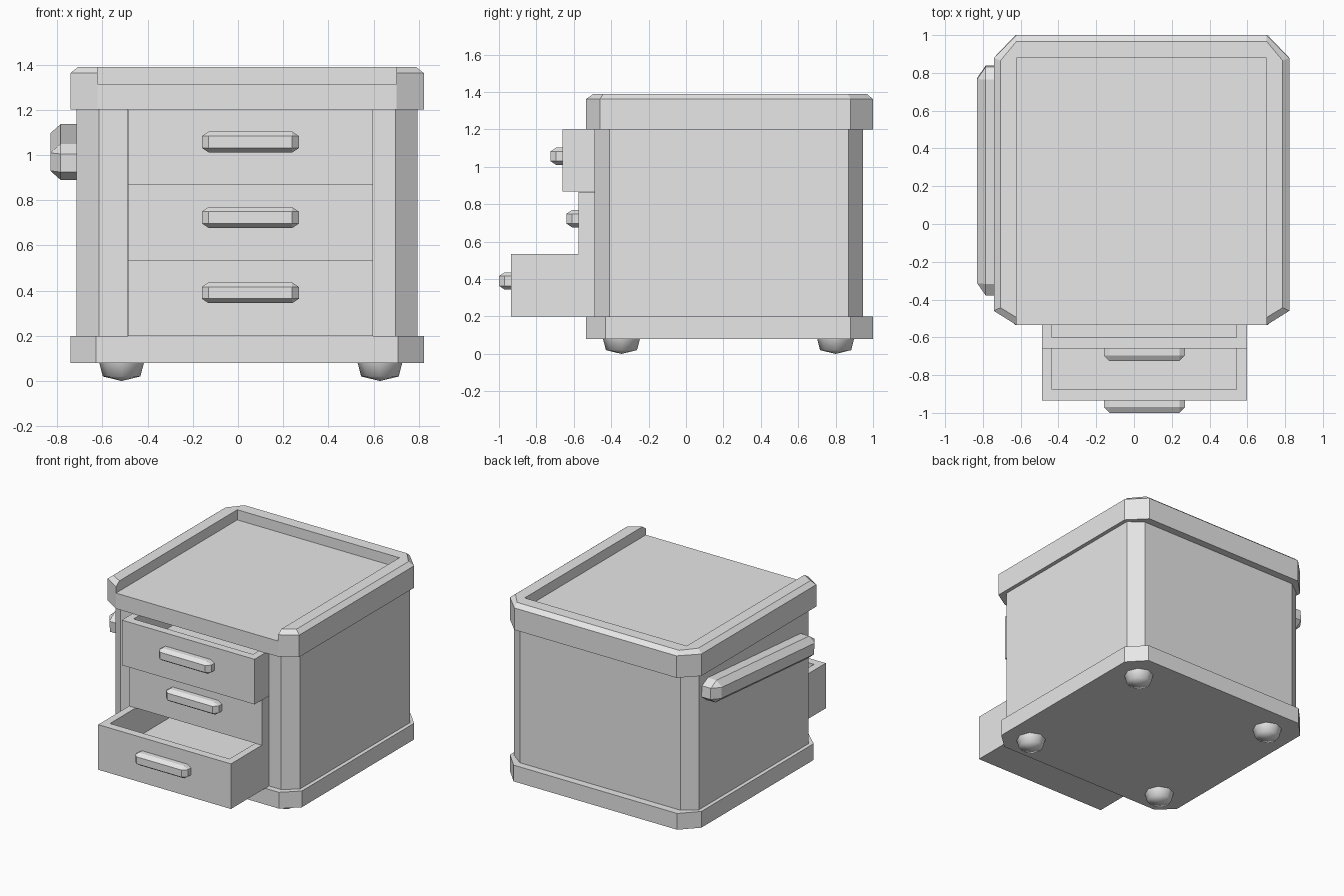
import bpy, bmesh, math
from mathutils import Matrix, Vector

cube = bpy.data.objects.get("Cube")
if cube:
    bpy.data.objects.remove(cube, do_unlink=True)

grey = bpy.data.materials.new("light_grey")
grey.use_nodes = True
grey.diffuse_color = (0.8, 0.8, 0.8, 1)
grey.node_tree.nodes["Principled BSDF"].inputs["Base Color"].default_value = (0.8, 0.8, 0.8, 1)

XC = 0.04         # cabinet centre line
DX = 0.055        # drawer centre line
DRAWER_HALF = 0.542


def finish(name, bm):
    bmesh.ops.recalc_face_normals(bm, faces=bm.faces)
    mesh = bpy.data.meshes.new(name)
    bm.to_mesh(mesh)
    bm.free()
    mesh.materials.append(grey)
    obj = bpy.data.objects.new(name, mesh)
    bpy.context.collection.objects.link(obj)
    return obj


def loft(name, rings):
    """Join plan outlines, given as (points, height), into a closed solid."""
    bm = bmesh.new()
    loops = [[bm.verts.new((x, y, z)) for x, y in pts] for pts, z in rings]
    for a, b in zip(loops, loops[1:]):
        for i in range(len(a)):
            j = (i + 1) % len(a)
            bm.faces.new((a[i], a[j], b[j], b[i]))
    bm.faces.new(loops[0])
    bm.faces.new(loops[-1])
    bmesh.ops.remove_doubles(bm, verts=bm.verts, dist=0.0001)
    return finish(name, bm)


def octagon(half, y0, y1, cx, front, back):
    """Chamfered plan outline, from the front left corner round the back."""
    side = [(half - cx, y0), (half, y0 + front), (half, y1 - back), (half - cx, y1)]
    return [(XC - x, y) for x, y in side] + [(XC + x, y) for x, y in reversed(side)]


def rect(half, y0, y1):
    return [(DX - half, y0), (DX + half, y0), (DX + half, y1), (DX - half, y1)]


def chamfered_bar(name, centre, size, chamfer, flat_axis, flat_sign, tilt=0):
    """Box chamfered everywhere except round the face that touches the cabinet."""
    bm = bmesh.new()
    bmesh.ops.create_cube(bm, size=1)
    cut = [e for e in bm.edges if not all(v.co[flat_axis] * flat_sign > 0 for v in e.verts)]
    ratio = Vector([s / c for s, c in zip(size, chamfer)])
    bmesh.ops.scale(bm, vec=ratio, verts=bm.verts)
    bmesh.ops.bevel(bm, geom=cut, offset=1, segments=1, affect='EDGES')
    bmesh.ops.scale(bm, vec=chamfer, verts=bm.verts)
    bmesh.ops.transform(bm, verts=bm.verts,
                        matrix=Matrix.Translation(centre) @ Matrix.Rotation(tilt, 4, 'X'))
    return finish(name, bm)


# Base plinth
base = octagon(0.782, -0.535, 1.0, 0.114, 0.105, 0.12)
loft("base", [(base, 0.08), (base, 0.20)])

# Cabinet body, with the drawer opening cut through its front
body = octagon(0.754, -0.49, 0.945, 0.098, 0.08, 0.075)
w = DRAWER_HALF + 0.001
body += [(DX + w, -0.49), (DX + w, 0.8), (DX - w, 0.8), (DX - w, -0.49)]
loft("cabinet_body", [(body, 0.20), (body, 1.20)])

# Top slab and the chamfered rim round three of its sides
top = octagon(0.782, -0.535, 1.0, 0.12, 0.075, 0.12)
loft("top_slab", [(top, 1.20), (top, 1.315)])
inner = [(XC + 0.662, 0.88), (XC - 0.662, 0.88)]
rim_top = octagon(0.747, -0.495, 0.967, 0.085, 0.052, 0.102)
loft("top_rim", [(top + inner, 1.315), (top + inner, 1.362), (rim_top + inner, 1.39)])

# Open drawers with pull handles, pulled out by different amounts
for name, y, z in (("bottom", -0.935, 0.20), ("middle", -0.575, 0.533), ("top", -0.66, 0.867)):
    outer = rect(DRAWER_HALF, y, y + 1.24)
    inside = rect(DRAWER_HALF - 0.054, y + 0.06, y + 1.18)
    loft(name + "_drawer", [(outer, z), (outer, z + 0.333),
                            (inside, z + 0.333), (inside, z + 0.11)])
    chamfered_bar(name + "_drawer_handle", (DX, y - 0.0325, z + 0.19),
                  (0.43, 0.065, 0.092), (0.03, 0.03, 0.02), 1, 1)

# Tilted push bar on the side
chamfered_bar("side_bar", (XC - 0.81, 0.23, 1.013), (0.12, 1.215, 0.16),
              (0.045, 0.065, 0.04), 0, 1, math.radians(4.6))

# Rounded feet
for side, x in (("right", -0.515), ("left", 0.628)):
    for end, y in (("front", -0.345), ("back", 0.80)):
        rings = []
        for r, z in ((0.1, 0.085), (0.083, 0.02), (0, 0)):
            angles = [math.tau * i / 8 for i in range(8)]
            rings.append(([(x + r * math.cos(a), y + r * math.sin(a)) for a in angles], z))
        foot = loft(f"{end}_{side}_foot", rings)
        for face in foot.data.polygons:
            face.use_smooth = len(face.vertices) < 5
